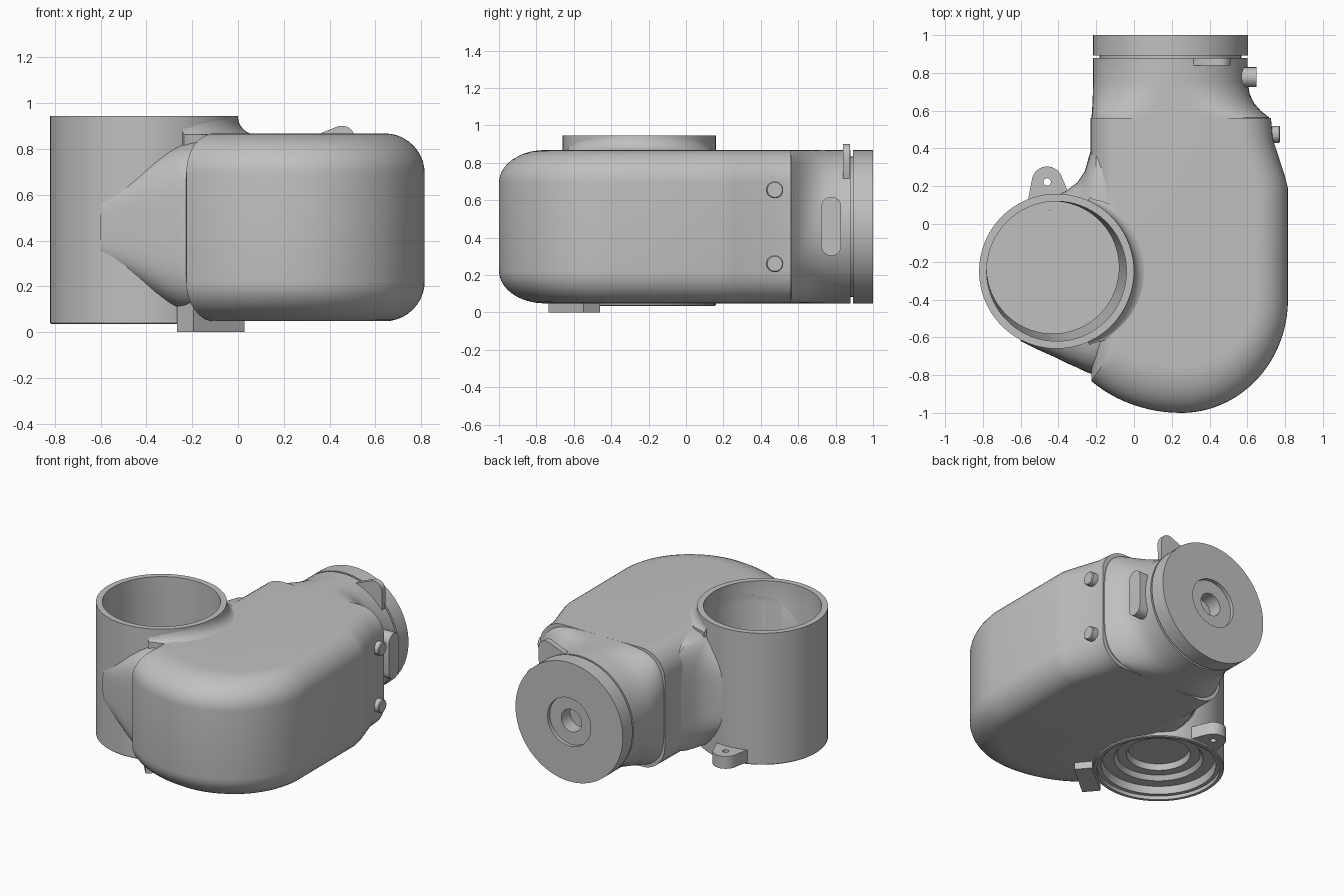
import bpy, bmesh, math
from mathutils import Matrix, Vector

cube = bpy.data.objects.get("Cube")
if cube:
    bpy.data.objects.remove(cube, do_unlink=True)

grey = bpy.data.materials.new("plain grey")
COLOUR = (0.53, 0.53, 0.53, 1)
grey.diffuse_color = COLOUR
grey.use_nodes = True
grey.node_tree.nodes["Principled BSDF"].inputs["Base Color"].default_value = COLOUR

PIPE = Vector((-0.41, -0.25, 0))      # axis of the upright pipe
NECK = Vector((0.193, 0, 0.458))      # axis of the rear neck
LOW, HIGH = 0.048, 0.868              # bottom and top of the housing


def finish(name, bm, matrix=Matrix()):
    bmesh.ops.transform(bm, matrix=matrix, verts=bm.verts)
    bmesh.ops.recalc_face_normals(bm, faces=bm.faces)
    mesh = bpy.data.meshes.new(name)
    bm.to_mesh(mesh)
    bm.free()
    mesh.materials.append(grey)
    ob = bpy.data.objects.new(name, mesh)
    bpy.context.collection.objects.link(ob)
    return ob


def loft(name, rings, matrix=Matrix()):
    """Skin closed rings of points and cap both ends."""
    bm = bmesh.new()
    loops = [[bm.verts.new(p) for p in ring] for ring in rings]
    n = len(loops[0])
    for a, b in zip(loops, loops[1:]):
        for i in range(n):
            j = (i + 1) % n
            bm.faces.new((a[i], a[j], b[j], b[i]))
    bm.faces.new(loops[0])
    bm.faces.new(loops[-1])
    return finish(name, bm, matrix)


def circle(r, z, dx=0, dy=0, n=96):
    turn = [2 * math.pi * i / n for i in range(n)]
    return [(dx + r * math.cos(t), dy + r * math.sin(t), z) for t in turn]


def turned(name, profile, matrix=Matrix(), n=96):
    """Solid of revolution around z from (radius, height) pairs."""
    return loft(name, [circle(r, z, n=n) for r, z in profile], matrix)


def plate(name, outline, z0, z1, matrix=Matrix()):
    return loft(name, [[(x, y, z) for x, y in outline] for z in (z0, z1)], matrix)


def arc(cx, cy, rx, ry, start, end, n):
    return [(cx + rx * math.cos(math.radians(start + (end - start) * i / n)),
             cy + ry * math.sin(math.radians(start + (end - start) * i / n)))
            for i in range(n + 1)]


def squircle(low, high, half_height, power, n=96):
    """Rounded square section between low and high, centred on the neck height."""
    pts = []
    for i in range(n):
        c, s = math.cos(2 * math.pi * i / n), math.sin(2 * math.pi * i / n)
        u = math.copysign(abs(c) ** (2 / power), c) * (high - low) / 2
        w = math.copysign(abs(s) ** (2 / power), s) * half_height
        pts.append((u + (low + high) / 2, w + NECK.z))
    return pts


def cut(part, cutter):
    bpy.context.view_layer.objects.active = part
    mod = part.modifiers.new("cut", 'BOOLEAN')
    mod.operation, mod.solver, mod.object = 'DIFFERENCE', 'EXACT', cutter
    bpy.ops.object.modifier_apply(modifier=mod.name)


# main housing: straight back, bulging front, tapered right rear, rounded rims
def housing_ring(inset, z):
    pts = [(-0.23 + inset, 0.56)]
    pts += [(x - inset, y) for x, y in
            ((0.725, 0.56), (0.735, 0.45), (0.8, 0.25), (0.815, 0.19))]
    front = 0.6 - 1.4 * inset
    pts += arc(0.25, -0.4, 0.565 - inset, front, 0, -90, 32)
    pts += arc(0.25, -0.4, 0.685 - inset, front, -90, -134, 12)[1:]
    return [(x, y, z) for x, y in pts]


ROUND = 0.175
rim = [(ROUND * (1 - math.cos(a)), ROUND * (1 - math.sin(a)))
       for a in (math.pi / 2 * i / 10 for i in range(11))]
rings = [housing_ring(i, LOW + h) for i, h in reversed(rim)]
rings += [housing_ring(i, HIGH - h) for i, h in rim]
housing = loft("main_housing", rings)

# web that tapers from the housing into the upright pipe: x, front, back, half height
web_stations = [(0.05, -0.78, 0.45, 0.405), (-0.1, -0.79, 0.45, 0.4),
                (-0.2, -0.8, 0.45, 0.39), (-0.235, -0.79, 0.37, 0.382),
                (-0.26, -0.78, 0.28, 0.372), (-0.3, -0.76, 0.22, 0.355),
                (-0.36, -0.735, 0.175, 0.32), (-0.43, -0.7, 0.14, 0.275),
                (-0.52, -0.66, 0.1, 0.22), (-0.6, -0.62, 0.04, 0.18)]
web = loft("pipe_web", [[(x, y, z) for y, z in squircle(front, back, half, 4.5)]
                        for x, front, back, half in web_stations])

# upright pipe
pipe = turned("upright_pipe", [(0.405, 0.035), (0.41, 0.04), (0.41, 0.945)],
              Matrix.Translation(PIPE))

# hollow pipe: wide mouth sloping into an offset bore, stepped recess below
cutters = [
    loft("bore_cutter", [circle(0.35, 0.23, -0.02, 0.02), circle(0.35, 0.6, -0.02, 0.02),
                         circle(0.37, 0.8), circle(0.37, 1.1)], Matrix.Translation(PIPE)),
    turned("recess_cutter", [(0.385, -0.1), (0.385, 0.06), (0.36, 0.06), (0.35, 0.11),
                             (0.28, 0.11), (0.26, 0.14), (0.2, 0.14), (0.19, 0.18)],
           Matrix.Translation(PIPE)),
]
for cutter in cutters:
    for part in (housing, web, pipe):
        cut(part, cutter)
    bpy.data.objects.remove(cutter, do_unlink=True)

# concave fillet between pipe and housing top, fading out at both ends
curve = [(0, HIGH - 0.06), (0, 0.943)]
curve += [(0.09 - 0.08 * math.cos(a), 0.943 - 0.08 * math.sin(a))
          for a in (math.pi / 2 * i / 8 for i in range(9))]
curve += [(0.09, HIGH - 0.06)]
rows = []
for i in range(49):
    s = i / 24 - 1
    t, fade = s * math.radians(66), max(0.1, math.cos(s * math.pi / 2)) ** 0.5
    rows.append([((0.4 + r * fade) * math.cos(t), (0.4 + r * fade) * math.sin(t), z)
                 for r, z in curve])
loft("pipe_fillet", rows, Matrix.Translation(PIPE))

# rear neck: rounded square blending to a circle
stations = [(0.5, -0.225, 0.715, 4.2), (0.565, -0.225, 0.715, 4.2), (0.6, -0.222, 0.67, 3.5),
            (0.64, -0.22, 0.635, 2.8), (0.69, -0.218, 0.612, 2.3),
            (0.75, -0.216, 0.602, 2), (0.88, -0.216, 0.602, 2)]
loft("rear_neck", [[(x, y, z) for x, z in squircle(left, right, (HIGH - LOW) / 2, power)]
                   for y, left, right, power in stations])

# rear flange with groove in front, dished centre and hole
to_back = Matrix.Translation(NECK) @ Matrix.Rotation(-math.pi / 2, 4, 'X')
turned("rear_flange", [(0.375, 0.85), (0.375, 0.893), (0.41, 0.893), (0.41, 1), (0.165, 1),
                       (0.165, 0.975), (0.077, 0.975), (0.077, 0.85)], to_back)

# pointed lug on the neck, in the plane of the flange
lug = [(0.3, -0.13), (0.39, -0.12)] + arc(0.465, 0, 0.058, 0.058, -60, 60, 12)
lug += [(0.39, 0.12), (0.3, 0.13)]
plate("neck_lug", lug, 0.84, 0.878, to_back @ Matrix.Rotation(math.radians(-56), 4, 'Z'))

# long pad and two round studs on the right side
to_side = Matrix.Rotation(math.pi / 2, 4, 'Y')
pad = arc(0.105, 0, 0.053, 0.053, -90, 90, 12)
pad += [(-x, -y) for x, y in pad]
plate("side_pad", pad, 0.5, 0.648, Matrix.Translation((0, 0.777, 0.46)) @ to_side)
for name, z in (("lower_stud", 0.26), ("upper_stud", 0.655)):
    turned(name, [(0.045, 0.6), (0.045, 0.768), (0.04, 0.773)],
           Matrix.Translation((0, 0.475, z)) @ to_side, 32)

# mounting ear with a hole at the back of the pipe
ear = [(0.36, -0.12)] + arc(0.475, 0, 0.082, 0.082, -75, 75, 16) + [(0.36, 0.12)]
turn = Matrix.Translation(PIPE) @ Matrix.Rotation(math.radians(96), 4, 'Z')
ear_ob = plate("mounting_ear", ear, 0.05, 0.135, turn)
drill = turned("ear_drill", [(0.02, 0), (0.02, 0.3)],
               turn @ Matrix.Translation((0.475, 0, 0)), 24)
cut(ear_ob, drill)
bpy.data.objects.remove(drill, do_unlink=True)

# foot under the housing, beside the pipe
foot = [(0.395, -0.145), (0.51, -0.145), (0.51, 0.145), (0.395, 0.145)]
plate("front_foot", foot, 0, 0.13,
      Matrix.Translation(PIPE) @ Matrix.Rotation(math.radians(-50), 4, 'Z'))

# smooth shading with crisp edges
for ob in bpy.context.scene.objects:
    ob.select_set(ob.type == 'MESH')
bpy.ops.object.shade_smooth_by_angle(angle=math.radians(32))
